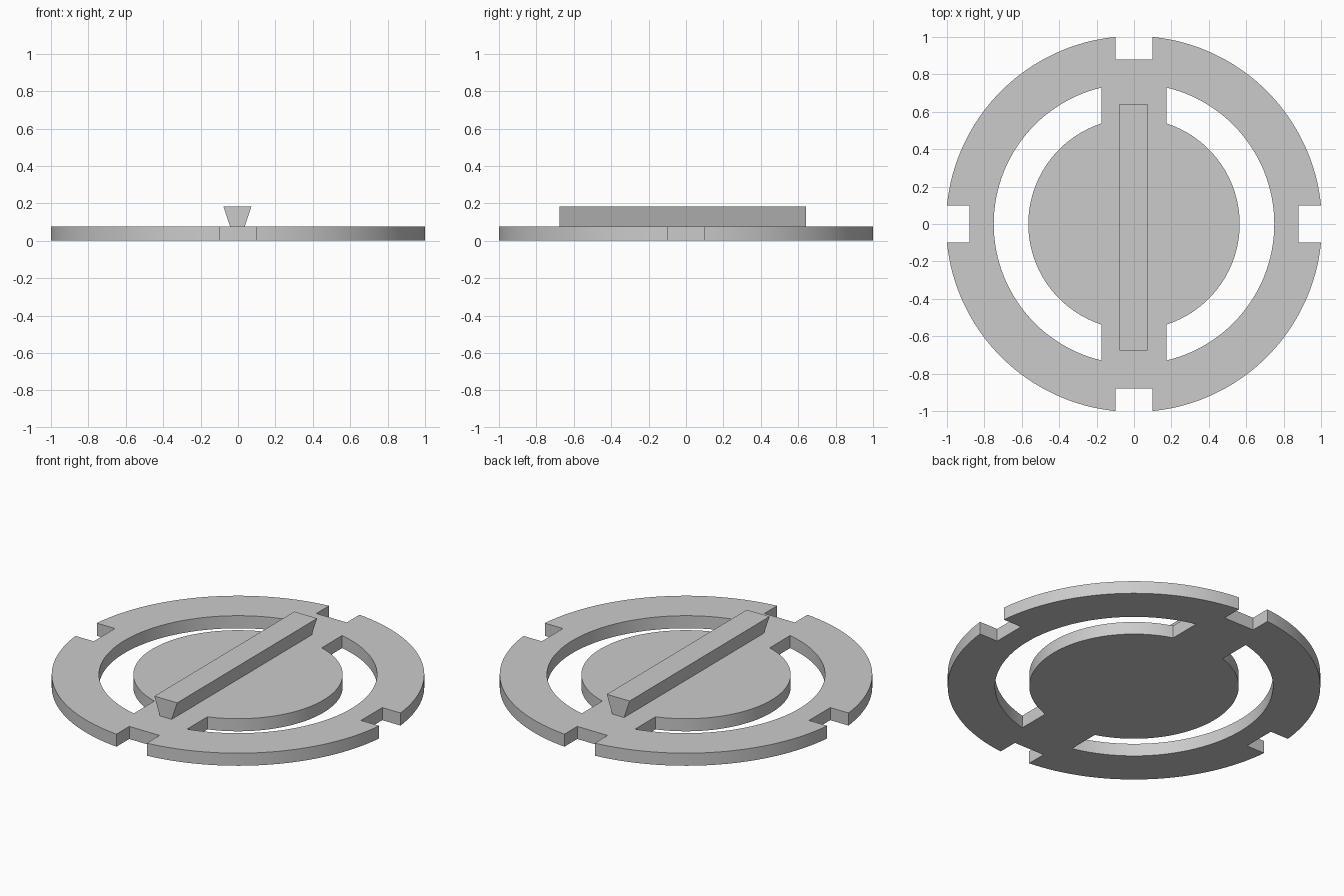
import bpy
import bmesh
from math import asin, cos, sin, pi, radians
from mathutils import Vector, Matrix

cube = bpy.data.objects.get("Cube")
if cube:
    bpy.data.objects.remove(cube)

THICK = 0.075       # plate thickness
RIM = 1.005         # outer radius
NOTCH = 0.1         # half width of a rim notch
NOTCH_FLOOR = 0.88  # distance of a notch floor from the centre
SLOT_OUT, SLOT_IN = 0.75, 0.565
BRIDGE = 0.175      # half width of the bridges

grey = bpy.data.materials.new("plain grey")
grey.use_nodes = True
COLOUR = (0.6, 0.6, 0.6, 1)
grey.diffuse_color = COLOUR
grey.node_tree.nodes["Principled BSDF"].inputs["Base Color"].default_value = COLOUR


def arc(radius, start, end, steps):
    angles = [start + (end - start) * i / steps for i in range(steps + 1)]
    return [Vector((radius * cos(a), radius * sin(a), 0)) for a in angles]


def add_outline(curve, points):
    spline = curve.splines.new("POLY")
    spline.points.add(len(points) - 1)
    for target, p in zip(spline.points, points):
        target.co = (p.x, p.y, 0, 1)
    spline.use_cyclic_u = True


# Rim outline: a quarter arc and a notch, repeated four times
gap = asin(NOTCH / RIM)
quarter = arc(RIM, gap, pi / 2 - gap, 32)
quarter += [Vector((NOTCH, NOTCH_FLOOR, 0)), Vector((-NOTCH, NOTCH_FLOOR, 0))]
rim = [Matrix.Rotation(q * pi / 2, 3, "Z") @ p for q in range(4) for p in quarter]

# Curved slot between the ring and the disc, mirrored for the other side
outer_end = pi / 2 - asin(BRIDGE / SLOT_OUT)
inner_end = pi / 2 - asin(BRIDGE / SLOT_IN)
slot = arc(SLOT_OUT, -outer_end, outer_end, 56) + arc(SLOT_IN, inner_end, -inner_end, 56)

curve = bpy.data.curves.new("plate_outline", "CURVE")
curve.dimensions = "2D"
curve.fill_mode = "BOTH"
curve.extrude = THICK / 2
add_outline(curve, rim)
add_outline(curve, slot)
add_outline(curve, [Vector((-p.x, p.y, 0)) for p in slot])

# Plate: the filled outline turned into a solid mesh
plate = bpy.data.objects.new("slotted_plate", curve)
bpy.context.collection.objects.link(plate)
bpy.ops.object.select_all(action="DESELECT")
plate.select_set(True)
bpy.context.view_layer.objects.active = plate
bpy.ops.object.convert(target="MESH")
plate = bpy.context.object
plate.name = "slotted_plate"
bm = bmesh.new()
bm.from_mesh(plate.data)
bmesh.ops.remove_doubles(bm, verts=bm.verts, dist=0.0001)
bmesh.ops.translate(bm, verts=bm.verts, vec=(0, 0, THICK / 2))
bmesh.ops.recalc_face_normals(bm, faces=bm.faces)
bm.to_mesh(plate.data)
bm.free()
plate.data.materials.clear()
plate.data.materials.append(grey)
bpy.ops.object.shade_smooth_by_angle(angle=radians(30))

# Grip bar: a trapezoid, wider at the top, swept along the bridges
bm = bmesh.new()
profile = [(-0.042, THICK), (0.036, THICK), (0.072, 0.183), (-0.078, 0.183)]
end = bm.faces.new([bm.verts.new((x, -0.675, z)) for x, z in profile])
swept = bmesh.ops.extrude_face_region(bm, geom=[end])["geom"]
bmesh.ops.translate(bm, vec=(0, 1.317, 0),
                    verts=[v for v in swept if isinstance(v, bmesh.types.BMVert)])
bmesh.ops.recalc_face_normals(bm, faces=bm.faces)
mesh = bpy.data.meshes.new("grip_bar")
bm.to_mesh(mesh)
bm.free()
mesh.materials.append(grey)
bpy.context.collection.objects.link(bpy.data.objects.new("grip_bar", mesh))
